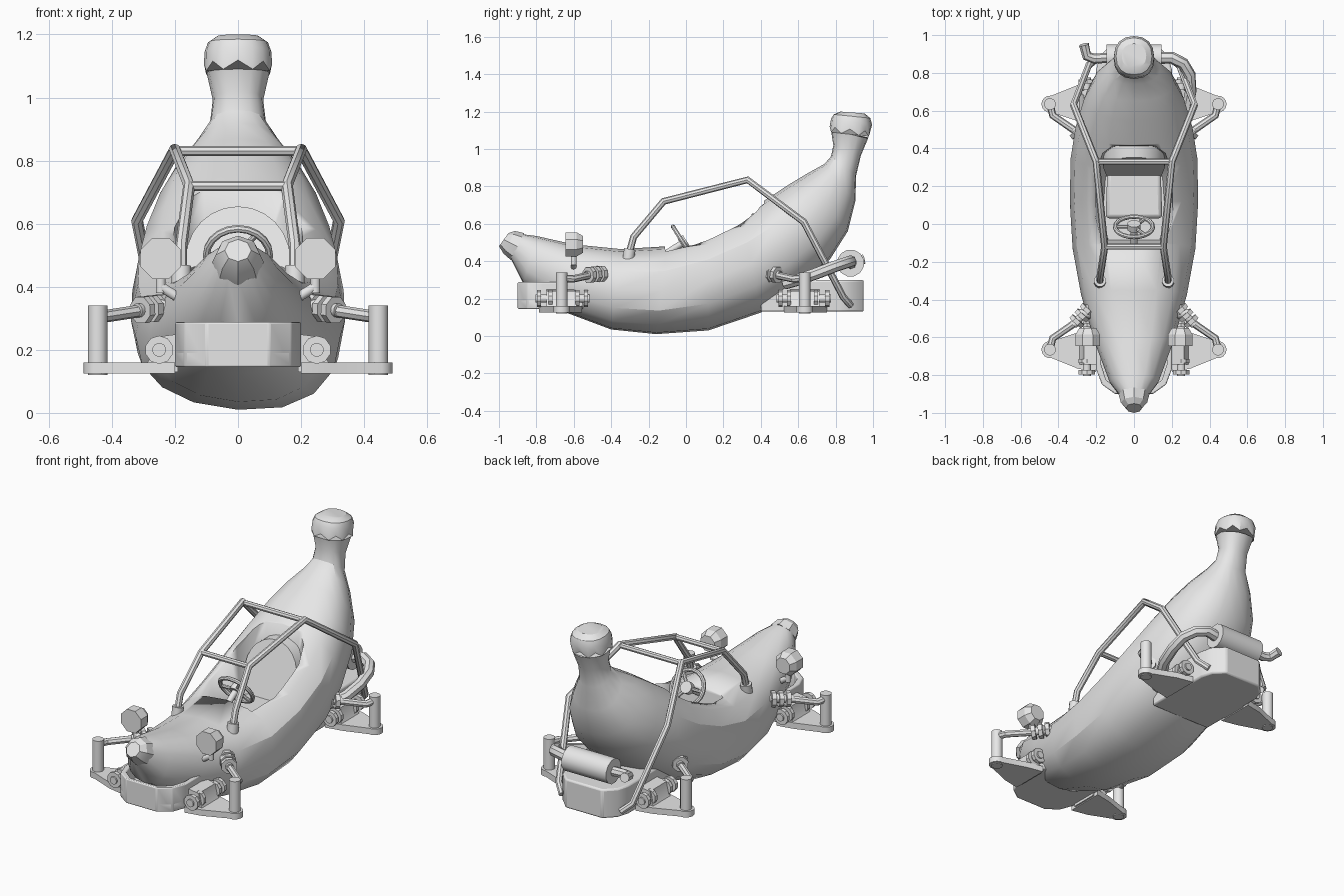
import bpy, bmesh, math
from mathutils import Vector

cube = bpy.data.objects.get("Cube")
if cube:
    bpy.data.objects.remove(cube, do_unlink=True)

grey = bpy.data.materials.new("plain_grey")
grey.use_nodes = True
grey.diffuse_color = (0.8, 0.8, 0.8, 1)
grey.node_tree.nodes["Principled BSDF"].inputs["Base Color"].default_value = (0.8, 0.8, 0.8, 1)


def select(ob):
    bpy.ops.object.select_all(action="DESELECT")
    ob.select_set(True)
    bpy.context.view_layer.objects.active = ob


def finish(name, bm, angle=35):
    """Turn a bmesh into a named, shaded object."""
    bmesh.ops.recalc_face_normals(bm, faces=bm.faces)
    me = bpy.data.meshes.new(name)
    bm.to_mesh(me)
    bm.free()
    ob = bpy.data.objects.new(name, me)
    bpy.context.collection.objects.link(ob)
    me.materials.append(grey)
    select(ob)
    bpy.ops.object.shade_smooth_by_angle(angle=math.radians(angle))
    return ob


def skin(name, rings, angle=35):
    """Bridge rings of points into a closed solid."""
    bm = bmesh.new()
    rows = [[bm.verts.new(p) for p in r] for r in rings]
    n = len(rows[0])
    for a, b in zip(rows, rows[1:]):
        for i in range(n):
            bm.faces.new((a[i], a[(i + 1) % n], b[(i + 1) % n], b[i]))
    bm.faces.new(rows[0])
    bm.faces.new(rows[-1])
    return finish(name, bm, angle)


def section(top, bottom, w, n=16, power=2.3, lean=0.0):
    """Rounded ring hung between a top and a bottom point on the centre line."""
    t, b = Vector((0, *top)), Vector((0, *bottom))
    mid, half = (t + b) / 2, (t - b) / 2
    ring = []
    for i in range(n):
        a = 2 * math.pi * i / n
        c, s = math.cos(a), math.sin(a)
        x = math.copysign(abs(c) ** (2 / power), c) * w
        p = mid + half * math.copysign(abs(s) ** (2 / power), s)
        p.x = x
        p.z -= lean * x * max(0, -s)
        ring.append(p)
    return ring


def prism(name, outline, z0, z1, bevel=0.0):
    ob = skin(name, [[(x, y, z) for x, y in outline] for z in (z0, z1)])
    if bevel:
        mod = ob.modifiers.new("soft_edges", "BEVEL")
        mod.width, mod.segments = bevel, 2
        select(ob)
        bpy.ops.object.modifier_apply(modifier=mod.name)
    return ob


def rod(name, a, b, r, n=12, r2=None):
    a, b = Vector(a), Vector(b)
    turn = (b - a).to_track_quat("Z", "Y")
    rings = []
    for p, rad in ((a, r), (b, r2 or r)):
        rings.append([p + turn @ Vector((rad * math.cos(t), rad * math.sin(t), 0))
                      for t in (2 * math.pi * (i + .5) / n for i in range(n))])
    return skin(name, rings)


def tube(name, points, r, closed=False):
    cu = bpy.data.curves.new(name, "CURVE")
    cu.dimensions, cu.bevel_depth, cu.bevel_resolution = "3D", r, 2
    cu.use_fill_caps = True
    sp = cu.splines.new("POLY")
    sp.points.add(len(points) - 1)
    for q, p in zip(sp.points, points):
        q.co = (*p, 1)
    sp.use_cyclic_u = closed
    ob = bpy.data.objects.new(name, cu)
    bpy.context.collection.objects.link(ob)
    cu.materials.append(grey)
    select(ob)
    bpy.ops.object.convert(target="MESH")
    bpy.ops.object.shade_smooth_by_angle(angle=math.radians(40))


# Curved fruit-shaped body: top point, bottom point, half width
stations = [
    ((-.88, .545), (-.94, .42), .07), ((-.80, .535), (-.87, .28), .13),
    ((-.6, .49), (-.64, .125), .21), ((-.35, .465), (-.4, .035), .28),
    ((-.1, .48), (-.16, .01), .325), ((.12, .56), (.12, .03), .34),
    ((.3, .65), (.4, .125), .335), ((.42, .725), (.6, .255), .31),
    ((.55, .81), (.77, .41), .265), ((.65, .87), (.865, .56), .21),
    ((.74, .92), (.905, .72), .14), ((.775, .96), (.91, .86), .09),
    ((.788, 1.02), (.935, .965), .08), ((.775, 1.1), (.975, 1.06), .1)]
body = skin("body", [section(t, b, w, lean=.06) for t, b, w in stations], 28)

# Cockpit opening cut out of the body
half = [(.19, -.13), (.23, .04), (.21, .28), (.17, .38), (.11, .42)]
loop = half + [(-x, y) for x, y in reversed(half)]
cutter = skin("cockpit_cutter", [[(x * s, .1 + (y - .1) * t, z) for x, y in loop]
                                 for s, t, z in ((.72, .8, .25), (.95, .97, .56), (1.05, 1.02, 1))])
cutter.hide_render = True
cut = body.modifiers.new("cockpit", "BOOLEAN")
cut.operation, cut.object, cut.solver = "DIFFERENCE", cutter, "EXACT"
select(body)
bpy.ops.object.modifier_apply(modifier=cut.name)
bpy.data.objects.remove(cutter, do_unlink=True)

# Nose tip and stem cap with a zigzag rim
skin("nose_tip", [section(*s, n=8, power=2) for s in (
    ((-.865, .55), (-.935, .405), .082), ((-.915, .562), (-.975, .44), .07),
    ((-.95, .55), (-1, .48), .042))], 25)
rim = section((.768, 1.105), (.985, 1.08), .108)
for i, p in enumerate(rim):
    p.z += .014 * (-1) ** i
skin("stem_cap", [rim, section((.775, 1.16), (.995, 1.13), .106),
                  section((.79, 1.185), (.985, 1.165), .095),
                  section((.825, 1.2), (.955, 1.19), .065)], 30)

# Seat and steering wheel
prism("seat_cushion", [(-.15, .03), (.15, .03), (.14, .32), (-.14, .32)], .24, .34, .02)
arc = [(.165 * math.cos(math.pi * i / 12), .49 + .165 * math.sin(math.pi * i / 12)) for i in range(13)]
arc = [(.14, .28)] + arc + [(-.14, .28)]
skin("seat_back", [[(x, y + (z - .28) * .3, z) for x, z in arc] for y in (.24, .31)])
hub, along = Vector((0, -.015, .5)), Vector((0, -.54, .84))
axis = Vector((0, .84, .54))
circle = [hub + Vector((.1 * math.cos(math.pi * i / 10), 0, 0)) + along * .1 * math.sin(math.pi * i / 10)
          for i in range(20)]
tube("steering_rim", circle, .012, True)
for i in (3, 10, 17):
    tube("steering_spoke", [hub, circle[i]], .01)
rod("steering_hub", hub - axis * .015, hub + axis * .02, .035)
rod("steering_column", hub, hub - axis * .15, .018)

# Roll cage
for s in (-1, 1):
    tube("cage_side", [(.18 * s, -.31, .42), (.18 * s, -.28, .53), (.155 * s, -.12, .72),
                       (.2 * s, .33, .835), (.32 * s, .63, .61), (.24 * s, .84, .21),
                       (.19 * s, .88, .165)], .019)
    rod("cage_foot", (.18 * s, -.31, .4), (.18 * s, -.3, .465), .032)
tube("cage_front_bar", [(-.155, -.12, .72), (.155, -.12, .72)], .016)
tube("cage_rear_bar", [(-.2, .33, .83), (.2, .33, .83)], .016)

# Bumpers
half = [(.2, -.55), (.2, -.77), (.17, -.85), (.1, -.9)]
loop = half + [(-x, y) for x, y in reversed(half)]
prism("front_bumper_floor", loop, .145, .2, .01)
wall = half + [(-x, y) for x, y in reversed(half)]
inner = [(x * .87, y + .025 if y < -.6 else y) for x, y in reversed(wall)]
prism("front_bumper", wall + inner, .145, .288, .006)
half = [(.2, .4), (.2, .82), (.18, .89), (.12, .95)]
prism("rear_bumper", half + [(-x, y) for x, y in reversed(half)], .13, .3, .01)

# Suspension, the same at every corner
for sx in (-1, 1):
    for sy, end in ((-1, "front"), (1, "rear")):
        def at(x, y, z):
            return (x * sx, y * sy - .015, z)

        outline = [(.2, .54), (.3, .56)]
        outline += [(.445 + .045 * math.cos(a), .65 + .045 * math.sin(a))
                    for a in (math.radians(d) for d in range(-100, 101, 25))]
        outline += [(.3, .75), (.2, .77)]
        prism(end + "_lower_arm", [at(x, y, 0)[:2] for x, y in outline], .125, .16)
        bracket = [(.31, .13), (.28, .17), (.265, .24), (.19, .25), (.19, .13)]
        skin(end + "_arm_bracket", [[at(x, y, z) for x, z in bracket] for y in (.57, .73)])
        rod(end + "_wheel_post", at(.445, .65, .12), at(.445, .65, .34), .031, 16)
        tube(end + "_upper_arm", [at(.445, .65, .31), at(.43, .59, .305), at(.3, .5, .325)], .02)
        rod(end + "_lower_shaft", at(.25, .5, .2), at(.25, .79, .2), .022)
        for y in (.52, .565, .71, .77):
            rod(end + "_lower_collar", at(.25, y - .011, .2), at(.25, y + .011, .2), .045, 10)
        # Upper joint, a stack of collars angled with the arm
        a, b = Vector(at(.23, .42, .335)), Vector(at(.32, .52, .325))
        rod(end + "_upper_joint", a, b, .022)
        for t in (.2, .5, .8):
            p, d = a.lerp(b, t), (b - a) * .09
            rod(end + "_upper_collar", p - d, p + d, .045, 8)
        rod(end + "_joint_mount", at(.2, .46, .335), at(.29, .46, .335), .025)

    # Headlights on short posts
    lx = .245 * sx
    rod("headlight_post", (lx, -.6, .38), (lx, -.6, .45), .016)
    rod("headlight_base", (.18 * sx, -.6, .36), (lx, -.6, .4), .016)
    rod("headlight", (lx, -.645, .49), (lx, -.585, .49), .07, 8)
    rod("headlight_back", (lx, -.585, .49), (lx, -.55, .49), .07, 8, .048)

# Exhaust
rod("muffler", (-.145, .88, .39), (.145, .88, .39), .073, 12)
tube("exhaust_pipe", [(.14, .88, .39), (.2, .88, .4), (.26, .85, .39), (.295, .79, .37),
                      (.3, .7, .335), (.28, .6, .3), (.24, .53, .28)], .032)
tube("tailpipe", [(-.14, .88, .39), (-.21, .875, .39), (-.25, .89, .395), (-.265, .95, .41)], .027)
